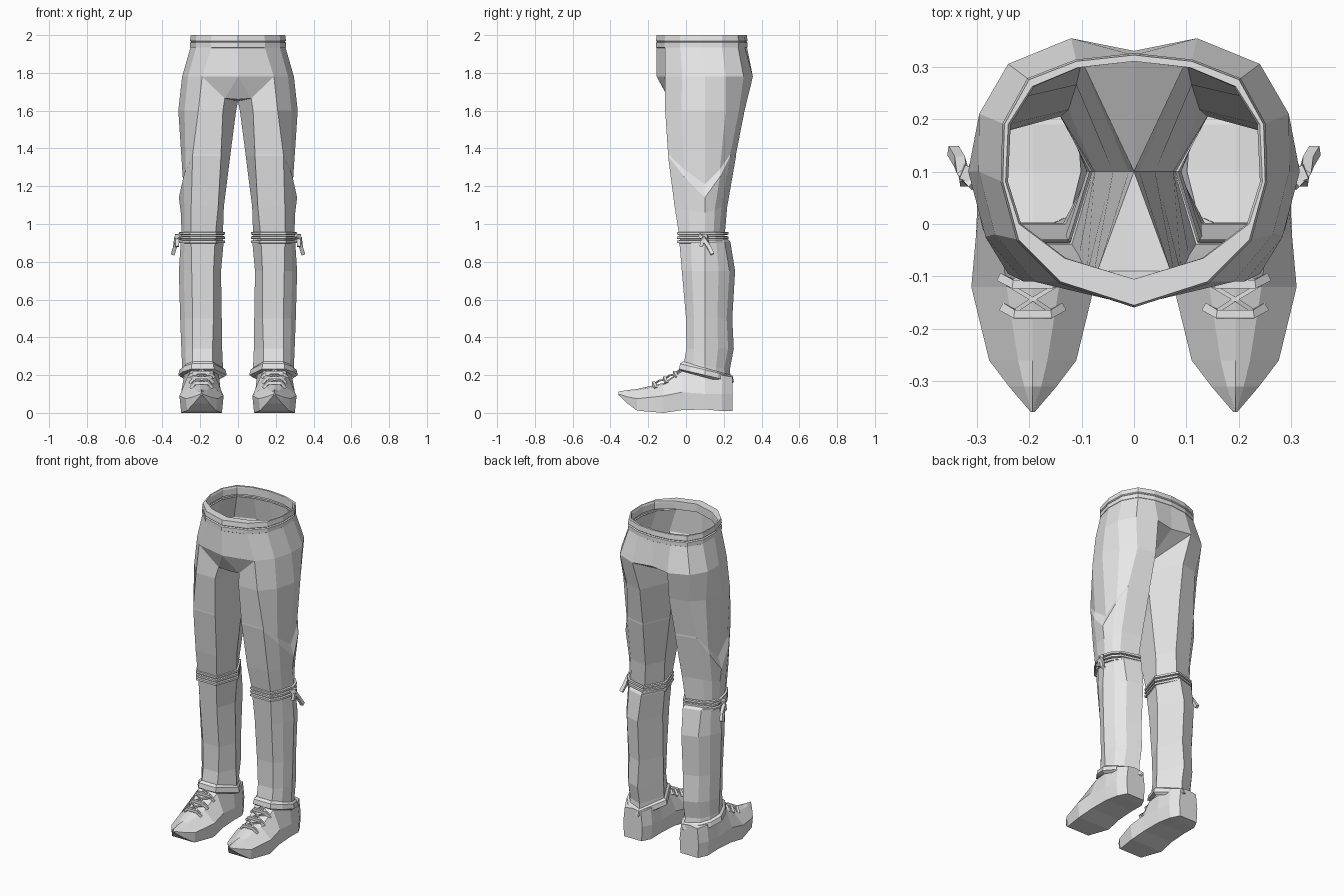
import bpy
from mathutils import Vector

if "Cube" in bpy.data.objects:
    bpy.data.objects.remove(bpy.data.objects["Cube"])

mat = bpy.data.materials.new("plain_grey")
mat.diffuse_color = (0.8, 0.8, 0.8, 1)
mat.use_nodes = True
mat.node_tree.nodes["Principled BSDF"].inputs["Base Color"].default_value = mat.diffuse_color


def make(name, verts, faces):
    """Right-hand half mesh, mirrored across x = 0."""
    me = bpy.data.meshes.new(name)
    me.from_pydata([tuple(v) for v in verts], [], faces)
    me.materials.append(mat)
    ob = bpy.data.objects.new(name, me)
    bpy.context.collection.objects.link(ob)
    m = ob.modifiers.new("mirror", 'MIRROR')
    m.merge_threshold = 0.0005
    return ob


def loft(rings, closed=True, caps=False, start=0):
    """Join equal rings with quads."""
    n = len(rings[0])
    verts = [v for r in rings for v in r]
    faces = []
    for i in range(len(rings) - 1):
        for j in range(n if closed else n - 1):
            k = (j + 1) % n
            a, b = i * n, (i + 1) * n
            faces.append([start + q for q in (b + j, b + k, a + k, a + j)])
    if caps:
        faces.append([start + j for j in reversed(range(n))][::-1])
        faces.append([start + (len(rings) - 1) * n + j for j in reversed(range(n))])
    return verts, faces


def leg_ring(z, xin, xout, xfi, xfo, yf, yb, bulge=0.008, zo=None, tilt=0, grow=0):
    """Eight-point leg section; zo drops the outer point, tilt raises the front."""
    fi, fo = Vector((xfi, yf, z)), Vector((xfo, yf, z))
    o = Vector((xout, 0.1, zo or z))
    bo, bi = Vector((xfo, yb - 0.03, z)), Vector((xfi + 0.02, yb, z))
    of = (fo + o) / 2 + Vector((bulge, -bulge, 0))
    ob = (o + bo) / 2 + Vector((bulge, bulge, 0))
    pts = [fi, fo, of, o, ob, bo, bi, Vector((xin, 0.1, z))]
    for p in pts:
        p.z += tilt * (0.1 - p.y) / 0.13
        d = Vector((p.x - 0.19, p.y - 0.1, 0))
        p += d.normalized() * grow
    return pts


def tube(name, path, r, flat=1.0):
    """Square-section strip swept along a path."""
    path = [Vector(p) for p in path]
    rings = []
    for i, p in enumerate(path):
        t = (path[min(i + 1, len(path) - 1)] - path[max(i - 1, 0)]).normalized()
        up = Vector((0, 0, 1)) if abs(t.z) < 0.8 else Vector((0, 1, 0))
        s = t.cross(up).normalized()
        u = s.cross(t)
        rings.append([p + s * r * a + u * r * flat * b
                      for a, b in ((-1, -1), (1, -1), (1, 1), (-1, 1))])
    v, f = loft(rings, caps=True)
    return make(name, v, f)


# Trousers: hip shell plus legs, in one mesh
def half(z, pts):
    return [Vector((x, y, z)) for x, y in pts]


waist = [(0, -.155), (.14, -.11), (.22, -.03), (.25, .08),
         (.247, .19), (.2, .275), (.11, .31), (0, .322)]
hip = [(0, -.155), (.19, -.11), (.265, -.02), (.296, .1),
       (.295, .21), (.24, .305), (.12, .354), (0, .33)]
inner = [(0, -.105), (.13, -.065), (.215, .0), (.24, .08),
         (.235, .19), (.19, .262), (.105, .298), (0, .31)]
verts, faces = loft([half(1.94, waist), half(1.78, hip)], closed=False)

crotch = [Vector((.07, -.09, 1.665)), *verts[9:15], Vector((0, .1, 1.65))]
legs = [
    crotch,
    leg_ring(1.6, .01, .316, .08, .21, -.11, .31, .02),
    leg_ring(1.37, .04, .29, .09, .24, -.095, .265, .012, zo=1.21),
    leg_ring(1.36, .041, .313, .09, .24, -.095, .265, .012, zo=1.14),
    leg_ring(1.09, .075, .303, .105, .248, -.06, .218, zo=1.06),
    leg_ring(.94, .08, .298, .12, .25, -.036, .205),
]
lv, lf = loft(legs, start=len(verts))
c = len(verts)
verts += lv
mid = len(verts)
verts.append(Vector((0, -.09, 1.66)))
faces += lf
# front gusset, underside and seat cleft
faces += [(8, c, 9), (8, mid, c), (mid, c + 7, c), (15, 14, c + 7)]
make("trousers", verts, [tuple(f) for f in faces])


# Waistband with a raised belt edge and an inner lip
def grown(z, g):
    return [Vector((x * (1 + g * 4), y + (y - .1) * g * 4, z)) for x, y in waist]


v, f = loft([half(1.95, inner), half(1.99, inner), half(2.0, [(x * 1.02, y) for x, y in inner]),
             grown(2.0, 0), grown(1.97, .004), grown(1.965, -.002),
             grown(1.96, .004), grown(1.935, .004), grown(1.93, -.004)], closed=False)
make("waistband", v, f)

# Boot shafts
shaft = [
    leg_ring(.93, .085, .295, .125, .245, -.03, .215),
    leg_ring(.905, .076, .303, .122, .248, -.035, .235),
    leg_ring(.75, .09, .313, .13, .245, -.022, .26),
    leg_ring(.5, .086, .306, .13, .24, 0, .245),
    leg_ring(.34, .084, .30, .135, .24, .002, .253),
    leg_ring(.25, .08, .296, .135, .24, -.01, .232, tilt=.02),
    leg_ring(.2, .078, .298, .135, .24, -.025, .24, tilt=.04),
]
v, f = loft(shaft)
make("boot_shaft", v, f)

# Ankle cuff
v, f = loft([leg_ring(z, .078, .298, .135, .24, -.02, .236, tilt=.035, grow=g)
             for z, g in ((.24, -.004), (.228, .012), (.2, .018), (.188, 0))])
make("ankle_cuff", v, f)

# Cords wrapped below the knee
for i, z in enumerate((.95, .928, .906)):
    v, f = loft([leg_ring(z + dz, .08, .3, .122, .25, -.036, .215, grow=g)
                 for dz, g in ((.008, 0), (.006, .012), (-.006, .012), (-.008, 0))])
    make(f"knee_cord_{i + 1}", v, f)

# Knot and hanging cord ends on the outer side
tube("cord_end_long", [(.305, .075, .94), (.325, .095, .925), (.333, .12, .88), (.345, .14, .84)], .010)
tube("cord_end_short", [(.305, .11, .935), (.325, .09, .92), (.322, .08, .88)], .009)
tube("cord_knot", [(.305, .09, .93), (.328, .1, .932)], .014)

# Shoes: sections from heel to pointed toe
CX = .193
sections = [  # y, half width, sole z, side z, top half width, top z
    (.245, .065, .01, .10, .055, .19),
    (.19, .095, .01, .10, .085, .2),
    (.10, .103, .018, .10, .092, .2),
    (-.02, .108, .015, .11, .062, .22),
    (-.12, .117, 0, .09, .05, .15),
    (-.26, .083, .012, .075, .028, .118),
    (-.31, .045, .05, .085, .016, .113),
    (-.358, .004, .095, .1, .002, .104),
]
rings = []
for y, w, zb, zm, t, zt in sections:
    rings.append([Vector((CX + x, y, z)) for x, z in
                  ((-w * .92, zb), (w * .92, zb), (w, zm), (t, zt),
                   (0, zt + .008), (-t, zt), (-w, zm))])
v, f = loft(rings, caps=True)
make("shoe", v, f)

# Laces: cross bars over the instep with diagonals between them
bars = [(-.172, .135, .055), (-.115, .162, .06), (-.06, .19, .065), (-.005, .222, .07)]
for i, (y, z, w) in enumerate(bars):
    tube(f"lace_bar_{i + 1}", [(CX - w, y + .012, z - .004), (CX - w * .6, y, z + .024),
                               (CX + w * .6, y, z + .024), (CX + w, y + .012, z - .004)], .008)
for i in range(3):
    (y0, z0, w0), (y1, z1, w1) = bars[i], bars[i + 1]
    for s in (-1, 1):
        tube(f"lace_cross_{i + 1}", [(CX - s * w0 * .8, y0, z0 + .014), (CX, (y0 + y1) / 2, (z0 + z1) / 2 + .022),
                                     (CX + s * w1 * .8, y1, z1 + .014)], .004)
